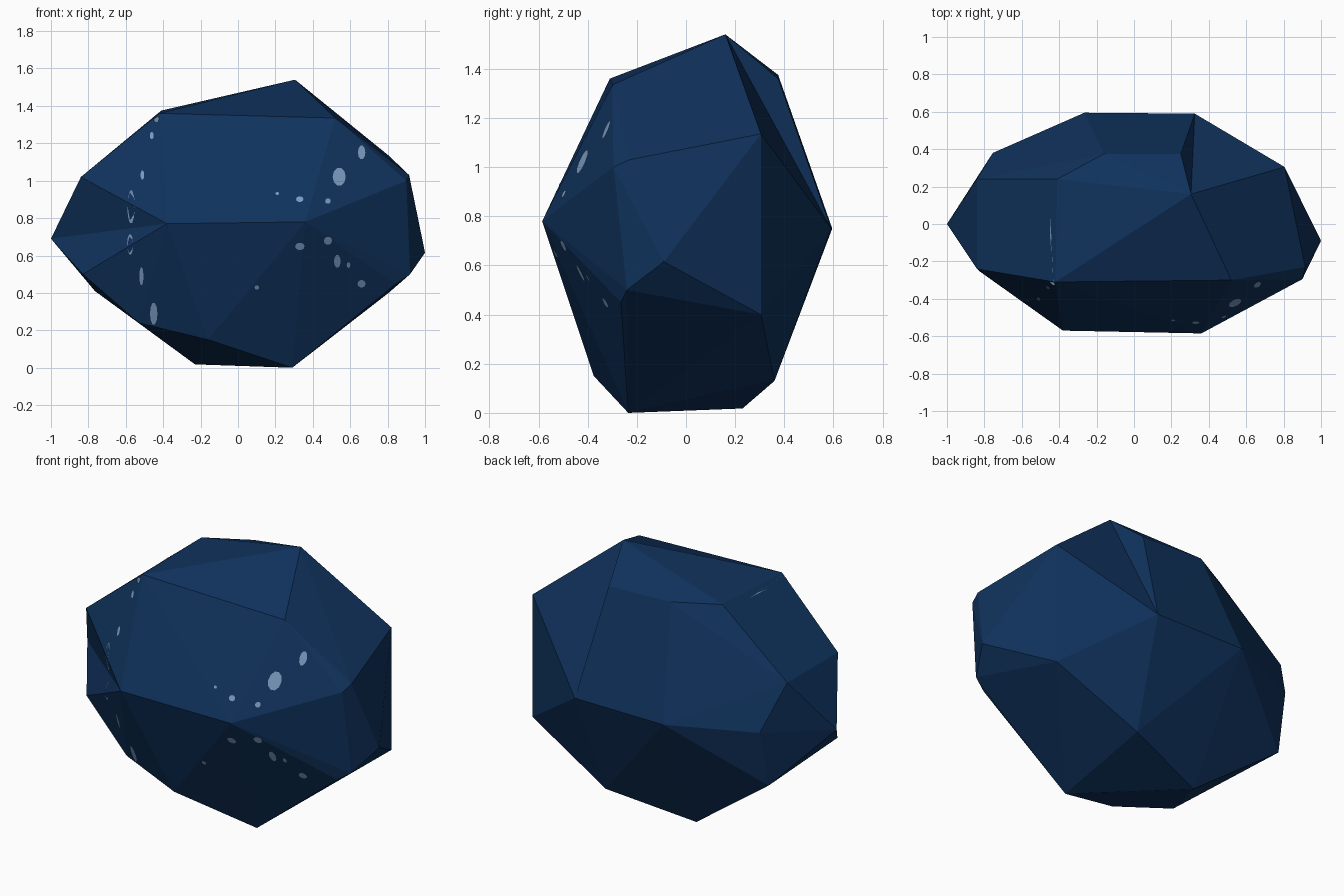
import bpy, bmesh, math
from mathutils import Vector
from mathutils.bvhtree import BVHTree

if "Cube" in bpy.data.objects:
    bpy.data.objects.remove(bpy.data.objects["Cube"])


def material(name, rgb):
    m = bpy.data.materials.new(name)
    m.diffuse_color = (*rgb, 1)
    m.use_nodes = True
    m.node_tree.nodes["Principled BSDF"].inputs["Base Color"].default_value = m.diffuse_color
    return m


def finish(bm, name, mat):
    mesh = bpy.data.meshes.new(name)
    bm.to_mesh(mesh)
    mesh.materials.append(mat)
    ob = bpy.data.objects.new(name, mesh)
    bpy.context.collection.objects.link(ob)
    return ob


navy = material("deep blue stone", (0.005, 0.032, 0.108))
pale = material("pale blue fleck", (0.20, 0.33, 0.53))

# corner points of the cut stone
corners = {
    "peak": (.305, .16, 1.54), "top_fl": (-.42, -.31, 1.36), "top_fr": (.52, -.30, 1.335),
    "top_l": (-.41, .24, 1.375), "top_bl": (-.16, .375, 1.375), "top_br": (.25, .375, 1.36),
    "front_l": (-.38, -.57, .77), "front_r": (.36, -.585, .78),
    "back_l": (-.265, .595, .75), "back_r": (.325, .59, .75),
    "left": (-1, 0, .69), "left_fu": (-.84, -.24, 1.02), "left_bu": (-.84, .24, 1.02),
    "left_fd": (-.83, -.25, .5), "left_b": (-.755, .38, .75), "left_bd": (-.765, .31, .41),
    "right": (1, -.09, .615), "right_u": (.915, -.23, 1.03), "right_fu": (.9, -.295, 1.0),
    "right_bu": (.805, .305, 1.135), "right_d": (.92, -.24, .5),
    "right_fd": (.845, -.265, .45), "right_bd": (.805, .305, .40),
    "base_f": (.29, -.235, 0), "base_b": (-.23, .23, .018), "low_b": (.28, .36, .13),
    "low_f": (-.16, -.375, .15), "low_l": (-.53, -.30, .24),
}

bm = bmesh.new()
vert = {n: bm.verts.new(p) for n, p in corners.items()}
res = bmesh.ops.convex_hull(bm, input=list(bm.verts))


# two shallow notches: turn the hull edge so the stone dips inward there
for a, b in (("top_br", "right_bu"), ("left_fu", "left_fd")):
    va, vb = vert[a], vert[b]
    if va.is_valid and vb.is_valid:
        edge = bm.edges.get((va, vb))
        if edge and len(edge.link_faces) == 2:
            bmesh.ops.rotate_edges(bm, edges=[edge], use_ccw=False)
bmesh.ops.recalc_face_normals(bm, faces=bm.faces)
tree = BVHTree.FromBMesh(bm)
finish(bm, "stone", navy)
bm.free()

# pale flecks on the front: x, z, half width, half height
flecks = [
    (.54, 1.02, .035, .05), (.66, 1.15, .02, .038), (.33, .9, .02, .015),
    (.48, .89, .015, .015), (.21, .93, .01, .008), (.33, .65, .025, .02),
    (.48, .68, .022, .022), (.53, .57, .018, .035), (.59, .55, .01, .015),
    (.66, .45, .022, .02), (.10, .43, .012, .012), (-.435, 1.33, .014, .022),
    (-.46, 1.24, .01, .02), (-.51, 1.03, .01, .025), (-.57, .86, .02, .09),
    (-.575, .66, .016, .055), (-.515, .49, .011, .05), (-.45, .29, .02, .06),
]
bm = bmesh.new()
for x, z, rx, rz in flecks:
    ring = []
    for i in range(10):
        a = math.tau * i / 10
        hit, normal, _, _ = tree.ray_cast(
            Vector((x + rx * math.cos(a), -3, z + rz * math.sin(a))), Vector((0, 1, 0)))
        if hit:
            ring.append(bm.verts.new(hit + normal * 0.003))
    if len(ring) > 2:
        bm.faces.new(ring)
finish(bm, "flecks", pale)
bm.free()
